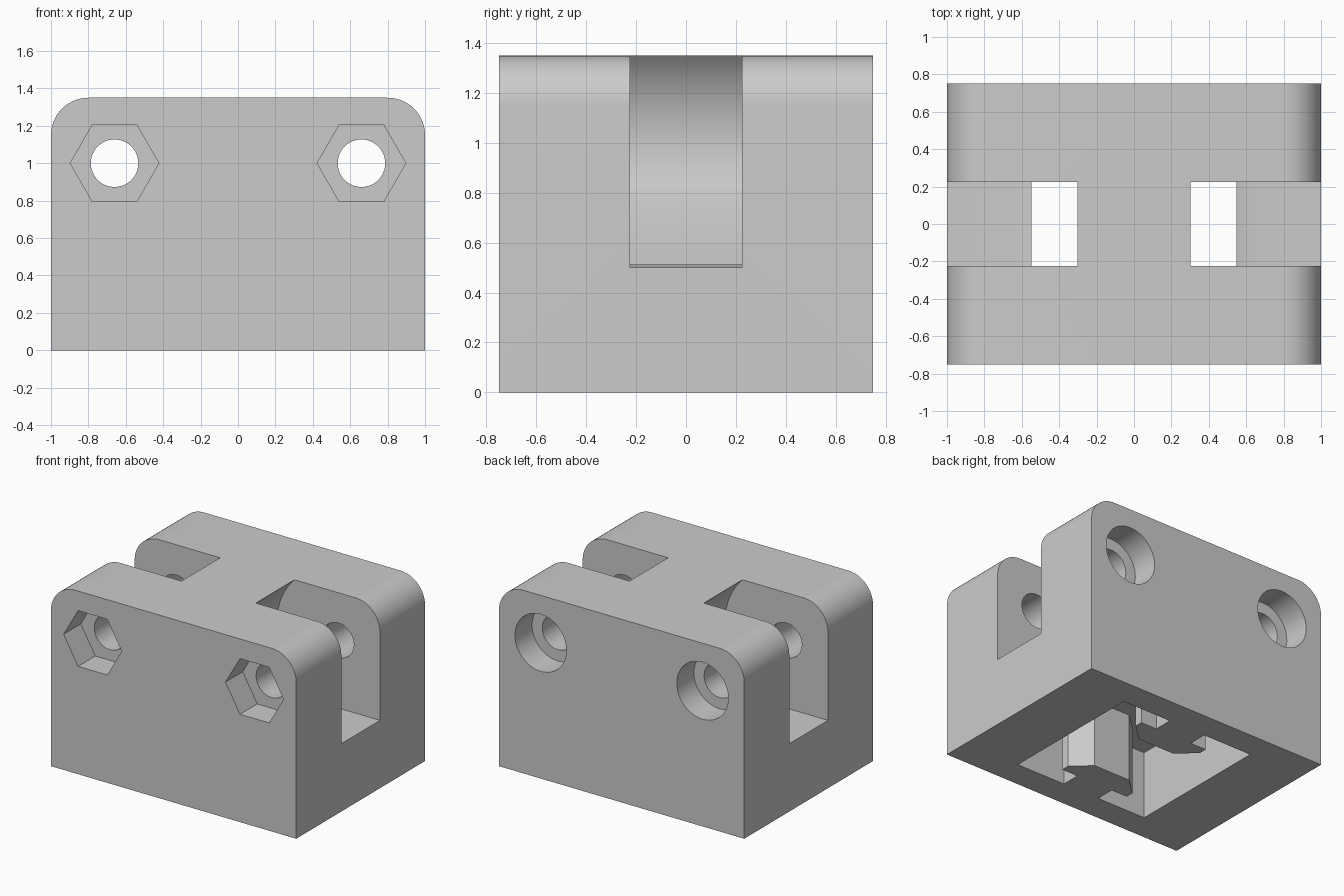
import bpy, bmesh, math

if "Cube" in bpy.data.objects:
    bpy.data.objects.remove(bpy.data.objects["Cube"])

BOLT_X, BOLT_Z = 0.66, 1.0


def arc(cx, cz, r, a0, a1, n):
    """Points on an arc, angles in degrees."""
    angles = [math.radians(a0 + (a1 - a0) * i / n) for i in range(n + 1)]
    return [(cx + r * math.cos(a), cz + r * math.sin(a)) for a in angles]


def prism(name, pts, axis, lo, hi):
    """Extrude a closed 2D outline along y (outline in x,z) or z (outline in x,y)."""
    bm = bmesh.new()
    place = (lambda p, h: (p[0], h, p[1])) if axis == 'y' else (lambda p, h: (p[0], p[1], h))
    a = [bm.verts.new(place(p, lo)) for p in pts]
    b = [bm.verts.new(place(p, hi)) for p in pts]
    bm.faces.new(a)
    bm.faces.new(b)
    for i in range(len(pts)):
        j = (i + 1) % len(pts)
        bm.faces.new((a[i], a[j], b[j], b[i]))
    bmesh.ops.recalc_face_normals(bm, faces=bm.faces)
    mesh = bpy.data.meshes.new(name)
    bm.to_mesh(mesh)
    bm.free()
    ob = bpy.data.objects.new(name, mesh)
    bpy.context.collection.objects.link(ob)
    return ob


def cut(target, cutter):
    """Subtract the cutter, then remove it."""
    mod = target.modifiers.new("cut", 'BOOLEAN')
    mod.operation, mod.solver, mod.object = 'DIFFERENCE', 'EXACT', cutter
    bpy.context.view_layer.objects.active = target
    bpy.ops.object.modifier_apply(modifier=mod.name)
    bpy.data.objects.remove(cutter)


# Body: block with rounded top corners
profile = [(-1, 0), (1, 0)] + arc(0.8, 1.15, 0.2, 0, 90, 16) + arc(-0.8, 1.15, 0.2, 90, 180, 16)
body = prism("bracket_body", profile, 'y', -0.75, 0.75)

# Socket in the underside, with a T-shaped rib on its front and back walls
half = [(-0.55, -0.55), (-0.15, -0.55), (-0.15, -0.41), (-0.28, -0.41), (-0.28, -0.35),
        (-0.15, -0.23), (0.15, -0.23), (0.28, -0.35), (0.28, -0.41), (0.15, -0.41),
        (0.15, -0.55), (0.55, -0.55)]
socket = half + [(-x, -y) for x, y in half]
cut(body, prism("socket_cutter", socket, 'z', -0.1, 0.5))

# Pivot slot on each side: curved inner wall around the bolt, open into the socket
slot = ([(0.202, 0.49), (0.549, 0.49)] + arc(BOLT_X, BOLT_Z, 0.5, 257.2, 270, 4)
        + [(1.1, 0.5), (1.1, 1.4), (0.36, 1.4)]
        + arc(BOLT_X, BOLT_Z, 0.5, 135.5, 203.6, 24))

for s in (-1, 1):
    cut(body, prism("slot_cutter", [(s * x, z) for x, z in slot], 'y', -0.225, 0.225))
    x = s * BOLT_X
    # Bolt hole, hexagonal nut pocket in front, round counterbore behind
    cut(body, prism("bolt_cutter", arc(x, BOLT_Z, 0.127, 0, 352.5, 47), 'y', -0.9, 0.9))
    cut(body, prism("nut_cutter", arc(x, BOLT_Z, 0.237, 0, 300, 5), 'y', -0.9, -0.55))
    cut(body, prism("head_cutter", arc(x, BOLT_Z, 0.21, 0, 352.5, 47), 'y', 0.55, 0.9))

# Colour and shading
grey = bpy.data.materials.new("light grey")
grey.diffuse_color = (0.6, 0.6, 0.6, 1)
grey.use_nodes = True
grey.node_tree.nodes["Principled BSDF"].inputs["Base Color"].default_value = grey.diffuse_color
body.data.materials.clear()
body.data.materials.append(grey)
bpy.ops.object.select_all(action='DESELECT')
body.select_set(True)
bpy.context.view_layer.objects.active = body
bpy.ops.object.shade_smooth_by_angle(angle=math.radians(30))
